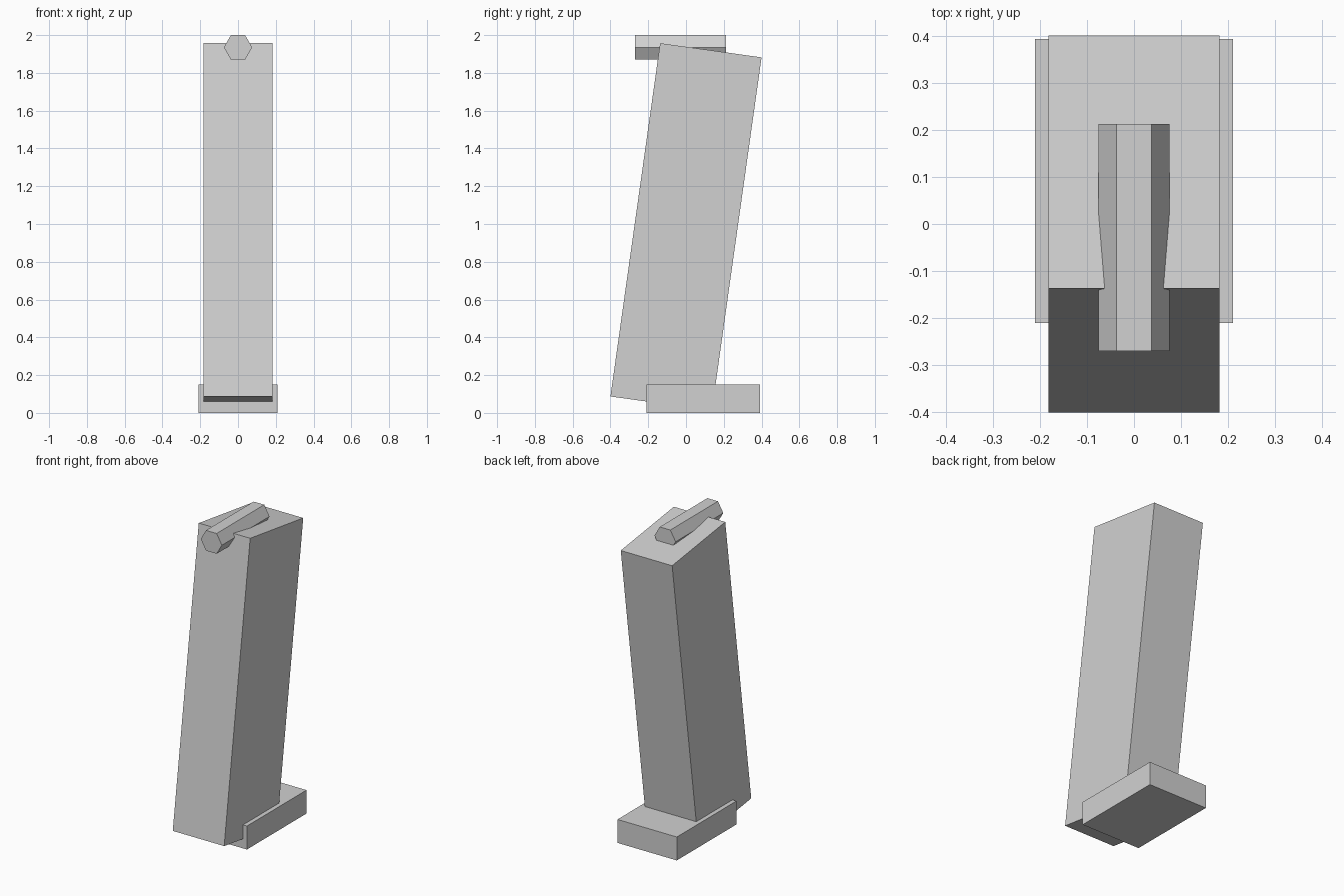
import bpy
import bmesh
from math import cos, sin, pi
from mathutils import Vector

cube = bpy.data.objects.get("Cube")
if cube:
    bpy.data.objects.remove(cube, do_unlink=True)

# Single plain grey finish
grey = bpy.data.materials.new("light_grey")
grey.use_nodes = True
colour = (0.64, 0.64, 0.64, 1)
grey.diffuse_color = colour
grey.node_tree.nodes["Principled BSDF"].inputs["Base Color"].default_value = colour


def extrude_profile(name, points, direction):
    """Make a flat-faced solid by extruding a closed profile."""
    bm = bmesh.new()
    face = bm.faces.new([bm.verts.new(p) for p in points])
    result = bmesh.ops.extrude_face_region(bm, geom=[face], use_keep_orig=True)
    moved = [v for v in result["geom"] if isinstance(v, bmesh.types.BMVert)]
    bmesh.ops.translate(bm, verts=moved, vec=Vector(direction))
    bmesh.ops.recalc_face_normals(bm, faces=bm.faces[:])
    mesh = bpy.data.meshes.new(name)
    bm.to_mesh(mesh)
    bm.free()
    mesh.materials.append(grey)
    obj = bpy.data.objects.new(name, mesh)
    bpy.context.collection.objects.link(obj)
    return obj


def side_block(name, half_width, outline):
    points = [(-half_width, y, z) for y, z in outline]
    return extrude_profile(name, points, (2 * half_width, 0, 0))


# Leaning rectangular body
side_block("slanted_body", 0.182,
           [(-0.40, 0.087), (0.137, 0.012), (0.40, 1.882), (-0.137, 1.957)])

# Flat base plate set towards the back
side_block("base_plate", 0.21,
           [(-0.21, 0), (0.393, 0), (0.393, 0.15), (-0.21, 0.15)])

# Hexagonal rod lying on top, half sunk into the body
radius = 0.075
hexagon = [(radius * cos(i * pi / 3), -0.27, 1.935 + radius * sin(i * pi / 3))
           for i in range(6)]
extrude_profile("top_rod", hexagon, (0, 0.482, 0))
